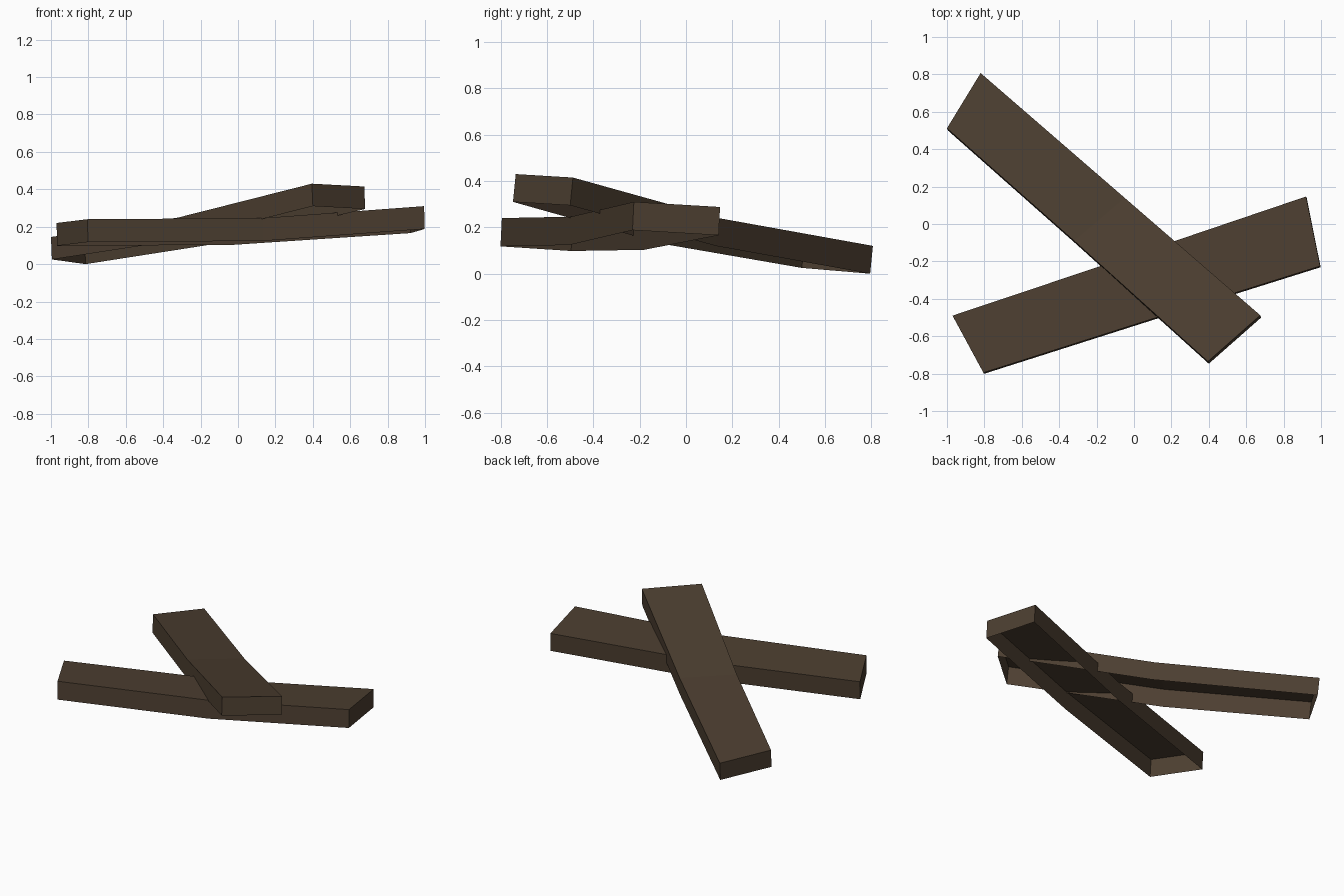
import bpy, bmesh
from mathutils import Vector

if "Cube" in bpy.data.objects:
    bpy.data.objects.remove(bpy.data.objects["Cube"])

wood = bpy.data.materials.new("dark brown wood")
wood.diffuse_color = (0.073, 0.049, 0.030, 1)
wood.use_nodes = True
wood.node_tree.nodes["Principled BSDF"].inputs["Base Color"].default_value = wood.diffuse_color


def plank(name, sections, drop):
    """Bent plank, open underneath: sections are (back, front) top edge points, left to right."""
    bm = bmesh.new()
    d = Vector(drop)
    rings = []
    for back, front in sections:
        b, f = Vector(back), Vector(front)
        rings.append([bm.verts.new(p) for p in (b, f, f + d, b + d)])
    # top and long sides
    for r, s in zip(rings, rings[1:]):
        bm.faces.new((r[1], s[1], s[0], r[0]))
        bm.faces.new((r[2], s[2], s[1], r[1]))
        bm.faces.new((r[0], s[0], s[3], r[3]))
    # end caps
    a, z = rings[0], rings[-1]
    bm.faces.new((a[1], a[0], a[3], a[2]))
    bm.faces.new((z[0], z[1], z[2], z[3]))
    me = bpy.data.meshes.new(name)
    bm.to_mesh(me)
    bm.free()
    me.materials.append(wood)
    ob = bpy.data.objects.new(name, me)
    bpy.context.collection.objects.link(ob)
    return ob


# lower plank, lying left-front to right-back
plank("lower_plank", [
    ((-0.97, -0.49, 0.22), (-0.805, -0.795, 0.24)),
    ((-0.03, -0.175, 0.225), (0.13, -0.497, 0.246)),
    ((0.92, 0.147, 0.288), (0.995, -0.225, 0.31)),
], (0.003, -0.006, -0.122))

# upper plank, leaning across it
plank("upper_plank", [
    ((-0.82, 0.807, 0.12), (-1.0, 0.512, 0.145)),
    ((-0.05, 0.14, 0.24), (-0.32, -0.09, 0.249)),
    ((0.675, -0.488, 0.415), (0.395, -0.735, 0.43)),
], (0.005, -0.012, -0.12))
